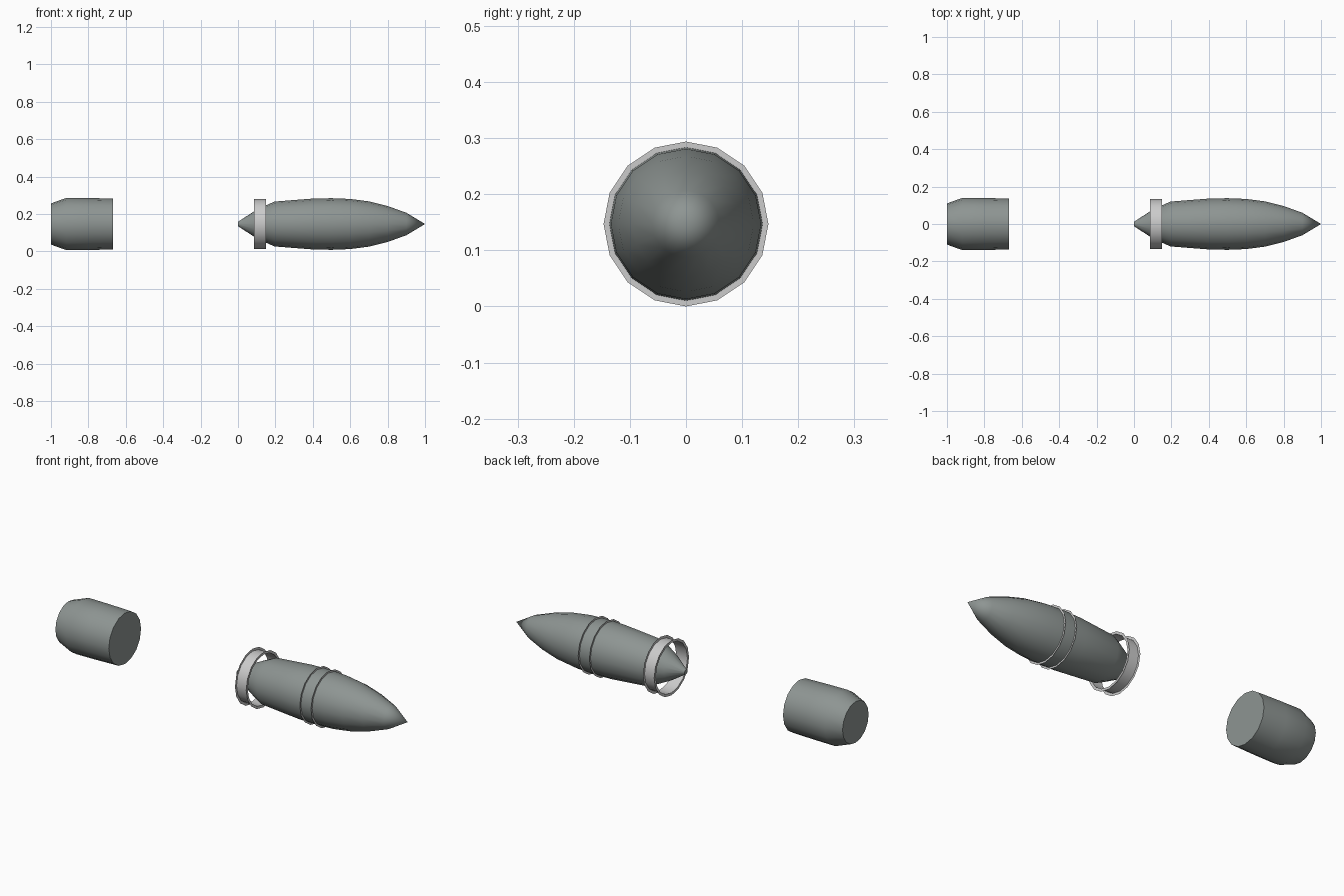
import bpy, bmesh, math

if "Cube" in bpy.data.objects:
    bpy.data.objects.remove(bpy.data.objects["Cube"])

SIDES = 16
AXIS_Z = 0.147


def material(name, rgb):
    m = bpy.data.materials.new(name)
    m.diffuse_color = (*rgb, 1)
    m.use_nodes = True
    m.node_tree.nodes["Principled BSDF"].inputs["Base Color"].default_value = m.diffuse_color
    return m


steel = material("dark_steel", (0.27, 0.30, 0.29))
light = material("light_metal", (0.6, 0.6, 0.6))


def lathe(name, profile, mat, caps=False):
    """Spin (x, radius) points around the long axis; radius 0 makes a point."""
    bm = bmesh.new()
    rings = []
    for x, r in profile:
        if r == 0:
            rings.append([bm.verts.new((x, 0, AXIS_Z))] * SIDES)
        else:
            rings.append([bm.verts.new((x, r * math.cos(a), AXIS_Z + r * math.sin(a)))
                          for a in (2 * math.pi * k / SIDES for k in range(SIDES))])
    for a, b in zip(rings, rings[1:]):
        for i in range(SIDES):
            j = (i + 1) % SIDES
            quad = list(dict.fromkeys((a[i], a[j], b[j], b[i])))
            bm.faces.new(quad)
    if caps:
        for ring in (rings[0], rings[-1]):
            if len(set(ring)) == SIDES:
                bm.faces.new(ring)
    bmesh.ops.recalc_face_normals(bm, faces=bm.faces)
    me = bpy.data.meshes.new(name)
    bm.to_mesh(me)
    bm.free()
    me.materials.append(mat)
    ob = bpy.data.objects.new(name, me)
    bpy.context.collection.objects.link(ob)
    bpy.context.view_layer.objects.active = ob
    bpy.ops.object.select_all(action='DESELECT')
    ob.select_set(True)
    bpy.ops.object.shade_smooth_by_angle(angle=math.radians(40))
    return ob


# Pointed shell body with tapered tail
lathe("shell_body", [(0, 0.012), (0.085, 0.067), (0.15, 0.10), (0.195, 0.12),
                     (0.40, 0.136), (0.50, 0.138), (0.60, 0.134), (0.70, 0.121),
                     (0.80, 0.096), (0.90, 0.060), (1.0, 0)], steel, caps=True)

# Separate casing behind the shell
lathe("rear_casing", [(-1.0, 0.11), (-0.917, 0.14), (-0.80, 0.139),
                      (-0.667, 0.136)], steel, caps=True)

# Channel-shaped bands: thin wall with a flat flange at each end
for name, x in (("tail_band", 0.118), ("middle_band", 0.50)):
    lathe(name, [(x - 0.033, 0.147), (x - 0.033, 0.1335),
                 (x + 0.033, 0.1335), (x + 0.033, 0.147)], light)
